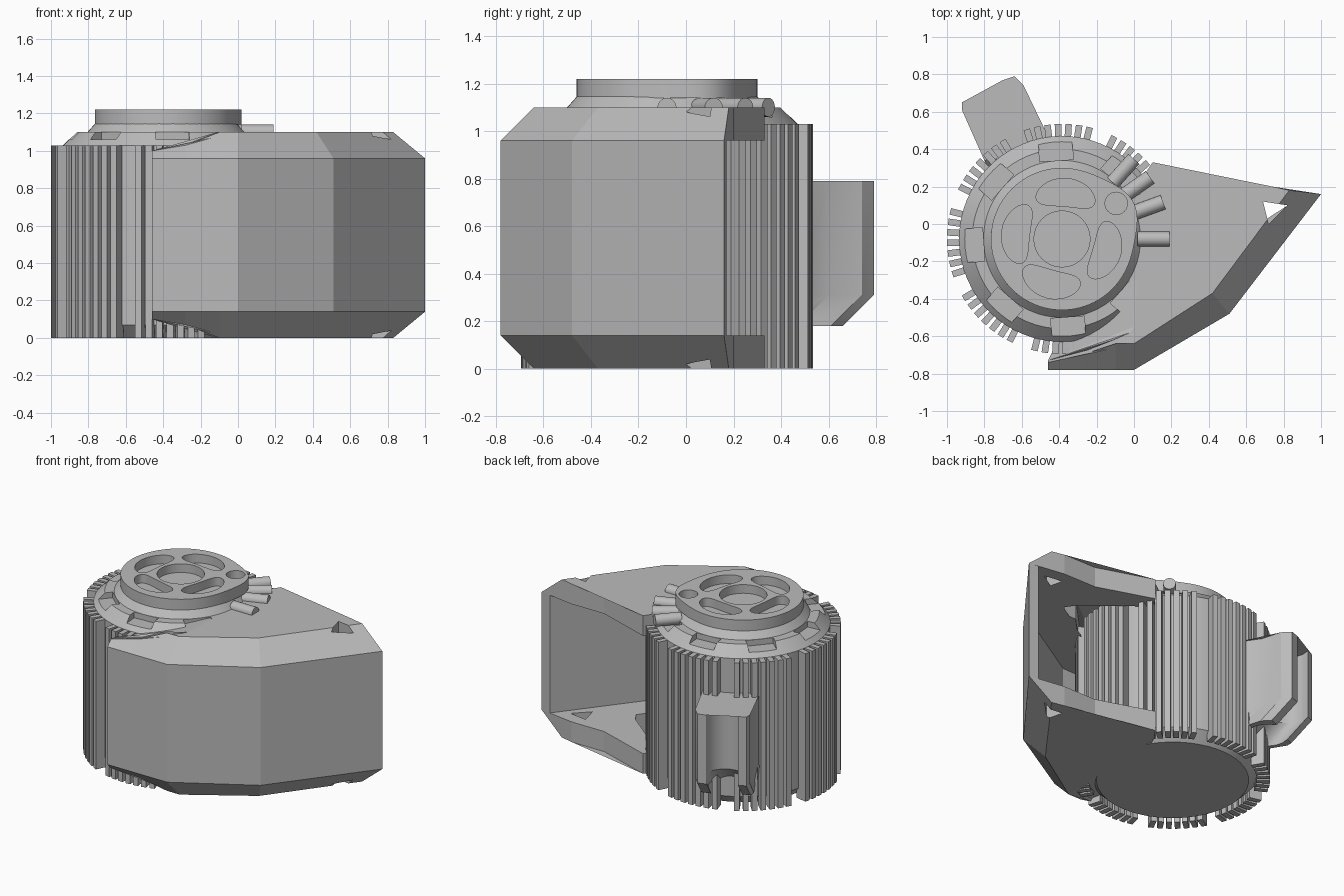
import bpy, bmesh
from math import sin, cos, radians, exp, pi
from mathutils import Matrix, Vector

if "Cube" in bpy.data.objects:
    bpy.data.objects.remove(bpy.data.objects["Cube"])

CX, CY = -0.385, -0.08      # axis of the round housing
HEIGHT = 1.1

grey = bpy.data.materials.new("plain_grey")
grey.use_nodes = True
grey.diffuse_color = (0.5, 0.5, 0.5, 1)
grey.node_tree.nodes["Principled BSDF"].inputs["Base Color"].default_value = (0.5, 0.5, 0.5, 1)


def finish(bm, name, smooth=False):
    bmesh.ops.recalc_face_normals(bm, faces=bm.faces)
    mesh = bpy.data.meshes.new(name)
    bm.to_mesh(mesh)
    bm.free()
    obj = bpy.data.objects.new(name, mesh)
    bpy.context.collection.objects.link(obj)
    mesh.materials.append(grey)
    if smooth:
        select(obj)
        bpy.ops.object.shade_smooth_by_angle(angle=radians(25))
    return obj


def select(obj):
    bpy.ops.object.select_all(action="DESELECT")
    obj.select_set(True)
    bpy.context.view_layer.objects.active = obj


def loft(bm, rings):
    """Skin between 3D outlines of equal length and close both ends."""
    rows = [[bm.verts.new(p) for p in ring] for ring in rings]
    n = len(rows[0])
    for low, high in zip(rows, rows[1:]):
        for i in range(n):
            j = (i + 1) % n
            bm.faces.new((low[i], low[j], high[j], high[i]))
    caps = [bm.faces.new(rows[0][::-1]), bm.faces.new(rows[-1])]
    if n > 4:
        bmesh.ops.triangulate(bm, faces=caps, ngon_method="EAR_CLIP")


def prism(bm, outline, z0, z1):
    loft(bm, [[(x, y, z) for x, y in outline] for z in (z0, z1)])


def circle(radius, n=64, x=CX, y=CY):
    return [(x + radius * cos(2 * pi * i / n), y + radius * sin(2 * pi * i / n)) for i in range(n)]


def box_at(bm, angle, r0, r1, width, z0, z1):
    """Radial box around the housing axis."""
    u = Vector((cos(angle), sin(angle)))
    v = Vector((-u.y, u.x)) * width / 2
    c = Vector((CX, CY))
    prism(bm, [tuple(p) for p in (c + u * r0 - v, c + u * r1 - v, c + u * r1 + v, c + u * r0 + v)], z0, z1)


def cut(obj, bm):
    cutter = finish(bm, "cutter")
    cutter.hide_render = True
    mod = obj.modifiers.new("cut", "BOOLEAN")
    mod.operation = "DIFFERENCE"
    mod.solver = "EXACT"
    mod.object = cutter
    select(obj)
    bpy.ops.object.modifier_apply(modifier=mod.name)
    bpy.data.objects.remove(cutter)
    bpy.ops.object.select_all(action="DESELECT")


def smooth(obj):
    select(obj)
    bpy.ops.object.shade_smooth_by_angle(angle=radians(25))


# Round housing with chamfered rims, raised neck and rim pockets
bm = bmesh.new()
profile = [(0.48, 0), (0.55, 0.07), (0.55, 1.03), (0.48, HEIGHT), (0.42, HEIGHT), (0.38, 1.145)]
loft(bm, [[(x, y, z) for x, y in circle(r)] for r, z in profile])
housing = finish(bm, "housing")
bm = bmesh.new()
for k in range(1, 8):
    box_at(bm, radians(4 + 45 * k), 0.42, 0.7, 0.18, 1.06, 1.2)
cut(housing, bm)
smooth(housing)

# Cooling fins in eight groups
bm = bmesh.new()
for group in range(8):
    for k in range(-3, 4):
        box_at(bm, radians(2 + 45 * group + 5.3 * k), 0.53, 0.615, 0.035, 0, 1.03)
finish(bm, "cooling_fins")

# Lobed top disc with recessed openings
bm = bmesh.new()
outline = []
for i in range(96):
    a = 2 * pi * i / 96
    off = (a - radians(27) + pi) % (2 * pi) - pi
    r = 0.38 + 0.05 * exp(-(off / radians(22)) ** 2)
    outline.append((CX + r * cos(a), CY + r * sin(a)))
prism(bm, outline, 1.14, 1.22)
disc = finish(bm, "top_disc")
bm = bmesh.new()
prism(bm, circle(0.15, 32), 1.16, 1.3)
prism(bm, circle(0.06, 24, -0.095, 0.11), 1.16, 1.3)
for deg in (85, 173, 255, 344):
    # bean-shaped opening that follows the disc edge
    bean = []
    for i in range(32):
        t = 2 * pi * i / 32
        a = radians(deg) + radians(38) * sin(t) * (1 - 0.08 * cos(t))
        r = 0.25 + 0.075 * cos(t)
        bean.append((CX + r * cos(a), CY + r * sin(a)))
    prism(bm, bean, 1.16, 1.3)
cut(disc, bm)
smooth(disc)

# Cable plugs
bm = bmesh.new()
for deg in (0, 20, 35, 48):
    a = radians(deg)
    place = (Matrix.Translation((CX + 0.49 * cos(a), CY + 0.49 * sin(a), HEIGHT))
             @ Matrix.Rotation(a, 4, "Z") @ Matrix.Rotation(pi / 2, 4, "Y"))
    bmesh.ops.create_cone(bm, cap_ends=True, segments=20, radius1=0.04, radius2=0.04,
                          depth=0.17, matrix=place)
finish(bm, "cable_plugs", True)

# Angular guard wall
bm = bmesh.new()
prism(bm, [(-0.46, -0.78), (0, -0.78), (0.51, -0.48), (1, 0.16),
           (0.93, 0.17), (0.46, -0.43), (-0.02, -0.72), (-0.46, -0.73)], 0.14, 0.96)
finish(bm, "guard_wall")

# Guard plates: chamfered outer edge, open middle, two arms to the housing
outer = [(-0.46, -0.78), (-0.28, -0.78), (-0.1, -0.78), (0, -0.78), (0.51, -0.48), (1, 0.16)]
inset = [(-0.46, -0.74, 1.0), (-0.28, -0.7, 1.03), (-0.1, -0.64, HEIGHT), (0, -0.64, HEIGHT),
         (0.42, -0.37, HEIGHT), (0.83, 0.18, HEIGHT)]
inner = [(0.74, 0.2), (0.49, 0.2), (0.1, 0.33), (0.04, 0.24), (0.13, 0.18), (0.43, -0.06),
         (0.47, -0.12), (0.42, -0.19), (0.32, -0.19), (0.1, -0.42), (-0.02, -0.58), (-0.11, -0.62)]
low = [(x, y, 0.96) for x, y in outer + inner] + [(-0.29, -0.69, 0.96), (-0.46, -0.73, 0.96)]
high = inset + [(x, y, HEIGHT) for x, y in inner] + [(-0.29, -0.69, 1.03), (-0.46, -0.73, 1.0)]
for name, flip in (("upper_guard_plate", False), ("lower_guard_plate", True)):
    bm = bmesh.new()
    rings = [low, high]
    if flip:
        rings = [[(x, y, HEIGHT - z) for x, y, z in ring] for ring in rings]
    loft(bm, rings)
    plate = finish(bm, name)
    bm = bmesh.new()
    prism(bm, [(0.69, 0.12), (0.72, 0), (0.82, 0.1)], -0.1, 1.2)
    cut(plate, bm)

# Open clip on the back with a tapered foot
hub = (-0.74, 0.63)
clip = [(-0.46, 0.47), (-0.55, 0.6), (-0.59, 0.74), (-0.64, 0.79), (-0.7, 0.77)]
for i in range(25):
    a = radians(67 - 242 * i / 24)
    clip.append((hub[0] + 0.135 * cos(a), hub[1] + 0.135 * sin(a)))
clip += [(-0.87, 0.67), (-0.92, 0.65), (-0.92, 0.61), (-0.84, 0.48), (-0.8, 0.34), (-0.62, 0.36)]
foot = [(x + 0.06, y - 0.13, 0.18) for x, y in clip]
bm = bmesh.new()
loft(bm, [foot] + [[(x, y, z) for x, y in clip] for z in (0.31, 0.79)])
finish(bm, "back_clip", True)
